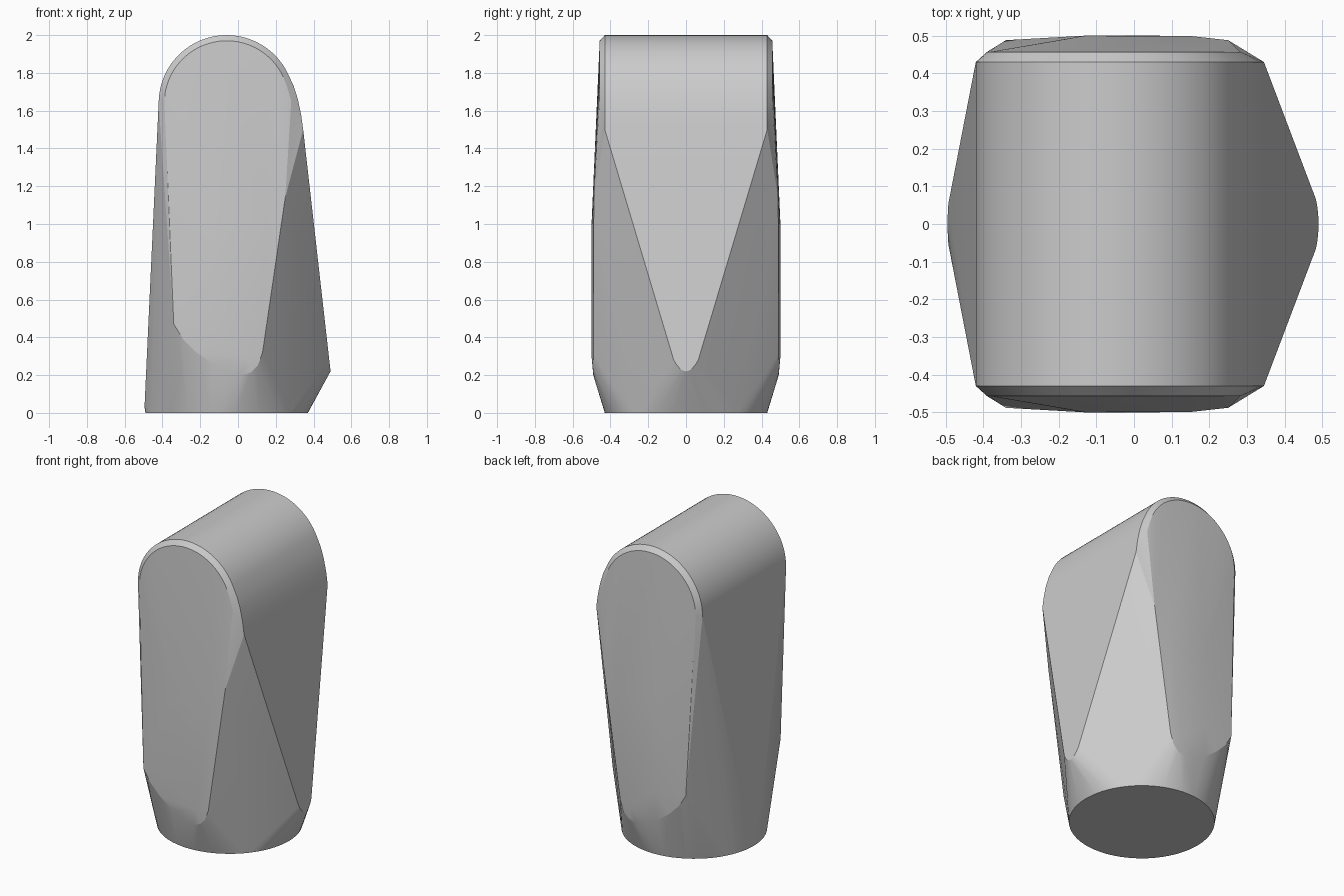
import bpy, bmesh
from math import sin, cos, pi, radians

cube = bpy.data.objects.get("Cube")
if cube:
    bpy.data.objects.remove(cube, do_unlink=True)

CX = -0.06                    # axis of the round foot and the arched top

grey = bpy.data.materials.new("mid_grey")
grey.use_nodes = True
grey.diffuse_color = (0.6, 0.6, 0.6, 1)
grey.node_tree.nodes["Principled BSDF"].inputs["Base Color"].default_value = (0.6, 0.6, 0.6, 1)


def arch(radius, y, shoulder):
    """Round crown from the -x side over the top, then a long +x shoulder."""
    n = 36
    pts = []
    for i in range(n + 1):
        a = pi - (pi - radians(24)) * i / n
        pts.append((CX + radius * cos(a), y, 1.64 + radius * sin(a)))
    return pts + [(x, y, z) for x, z in shoulder]


points = []

# round foot
for i in range(64):
    a = 2 * pi * i / 64
    points.append((CX + 0.43 * cos(a), 0.43 * sin(a), 0))

# crown, bevel and flat cheeks, the same on front and back
outer_shoulder = [(0.295, 1.73), (0.317, 1.66), (0.334, 1.58), (0.345, 1.5)]
inner_shoulder = [(0.262, 1.72), (0.282, 1.65)]
cheek_rim = [(-0.34, 0.488, 0.47), (-0.29, 0.489, 0.39), (-0.22, 0.49, 0.32),
             (-0.13, 0.491, 0.255), (-0.04, 0.491, 0.215), (0.02, 0.491, 0.2),
             (0.07, 0.491, 0.215), (0.105, 0.491, 0.25), (0.13, 0.491, 0.32),
             (0.25, 0.488, 1.14)]
cheek_bulge = [(-0.13, 0.5, 0.45), (0.05, 0.5, 0.3), (0.15, 0.499, 1.0), (-0.13, 0.5, 1.0)]
for side in (-1, 1):
    points += arch(0.36, side * 0.43, outer_shoulder)
    points += arch(0.33, side * 0.457, inner_shoulder)
    points += [(x, side * y, z) for x, y, z in cheek_rim + cheek_bulge]

# rounded lower tips of the wedge faces on both ends
for i in range(-4, 5):
    t = i / 4
    z = 0.22 + 0.06 * t * t
    points.append((0.49 - 0.113 * (z - 0.22), 0.065 * t, z))
    z = 0.03 + 0.05 * t * t
    points.append((-0.495 + 0.046 * (z - 0.03), 0.055 * t, z))

# wrap the outlines in one solid skin
bm = bmesh.new()
for p in points:
    bm.verts.new(p)
hull = bmesh.ops.convex_hull(bm, input=bm.verts[:])
bmesh.ops.delete(bm, geom=[v for v in bm.verts if not v.link_faces], context='VERTS')
bmesh.ops.dissolve_limit(bm, angle_limit=radians(0.6), verts=bm.verts[:], edges=bm.edges[:])
bmesh.ops.recalc_face_normals(bm, faces=bm.faces[:])

mesh = bpy.data.meshes.new("tapered_body")
bm.to_mesh(mesh)
bm.free()
mesh.materials.append(grey)
body = bpy.data.objects.new("tapered_body", mesh)
bpy.context.collection.objects.link(body)

bpy.ops.object.select_all(action='DESELECT')
body.select_set(True)
bpy.context.view_layer.objects.active = body
bpy.ops.object.shade_smooth_by_angle(angle=radians(12))
